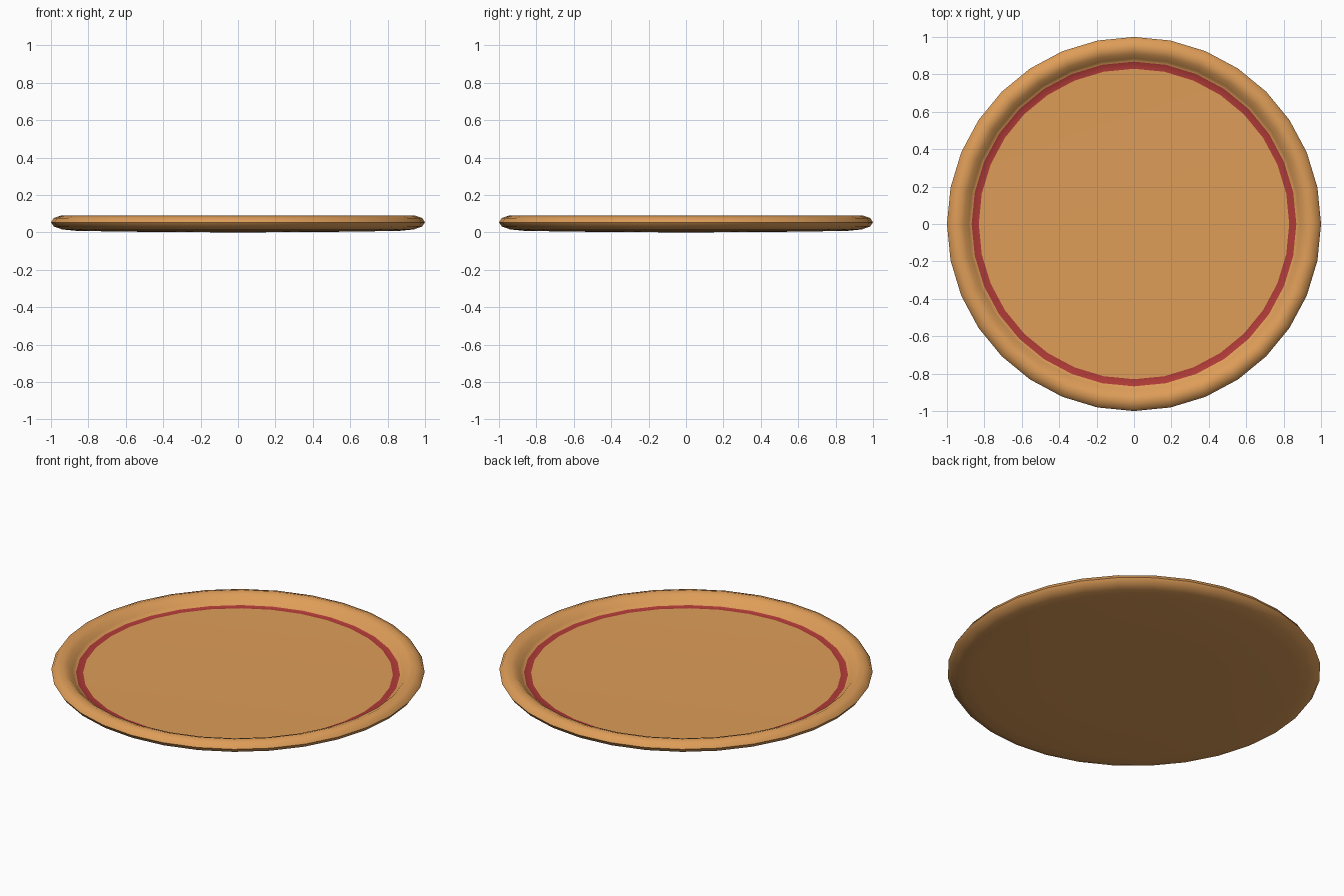
import bpy, bmesh, math

if "Cube" in bpy.data.objects:
    bpy.data.objects.remove(bpy.data.objects["Cube"])

SIDES = 32


def material(name, rgb):
    m = bpy.data.materials.new(name)
    m.diffuse_color = (*rgb, 1)
    m.use_nodes = True
    m.node_tree.nodes["Principled BSDF"].inputs["Base Color"].default_value = m.diffuse_color
    return m


tan = material("warm tan", (0.73, 0.337, 0.098))
red = material("brick red", (0.43, 0.043, 0.038))


def lathe(name, profile, mats, red_band=None):
    """Revolve (radius, z) points around z; radius 0 makes a pole."""
    bm = bmesh.new()
    rings = []
    for r, z in profile:
        if r == 0:
            rings.append([bm.verts.new((0, 0, z))] * SIDES)
        else:
            rings.append([bm.verts.new((r * math.cos(2 * math.pi * i / SIDES),
                                        r * math.sin(2 * math.pi * i / SIDES), z))
                          for i in range(SIDES)])
    for k, (a, b) in enumerate(zip(rings, rings[1:])):
        for i in range(SIDES):
            j = (i + 1) % SIDES
            corners = list(dict.fromkeys((a[i], a[j], b[j], b[i])))
            f = bm.faces.new(corners)
            if k == red_band:
                f.material_index = 1
    bmesh.ops.recalc_face_normals(bm, faces=bm.faces[:])
    me = bpy.data.meshes.new(name)
    bm.to_mesh(me)
    bm.free()
    for m in mats:
        me.materials.append(m)
    ob = bpy.data.objects.new(name, me)
    bpy.context.collection.objects.link(ob)
    bpy.ops.object.select_all(action='DESELECT')
    ob.select_set(True)
    bpy.context.view_layer.objects.active = ob
    bpy.ops.object.shade_smooth_by_angle(angle=math.radians(50))
    return ob


# Plate: gently domed underside, rounded rim, sunken floor with a red band
profile = [(0, 0), (0.5, 0.003), (0.86, 0.008), (0.94, 0.016), (0.985, 0.032),
           (1.0, 0.054), (0.985, 0.077), (0.945, 0.09), (0.91, 0.077),
           (0.885, 0.05), (0.868, 0.036), (0.83, 0.035), (0, 0.035)]
lathe("plate", profile, [tan, red], red_band=10)
